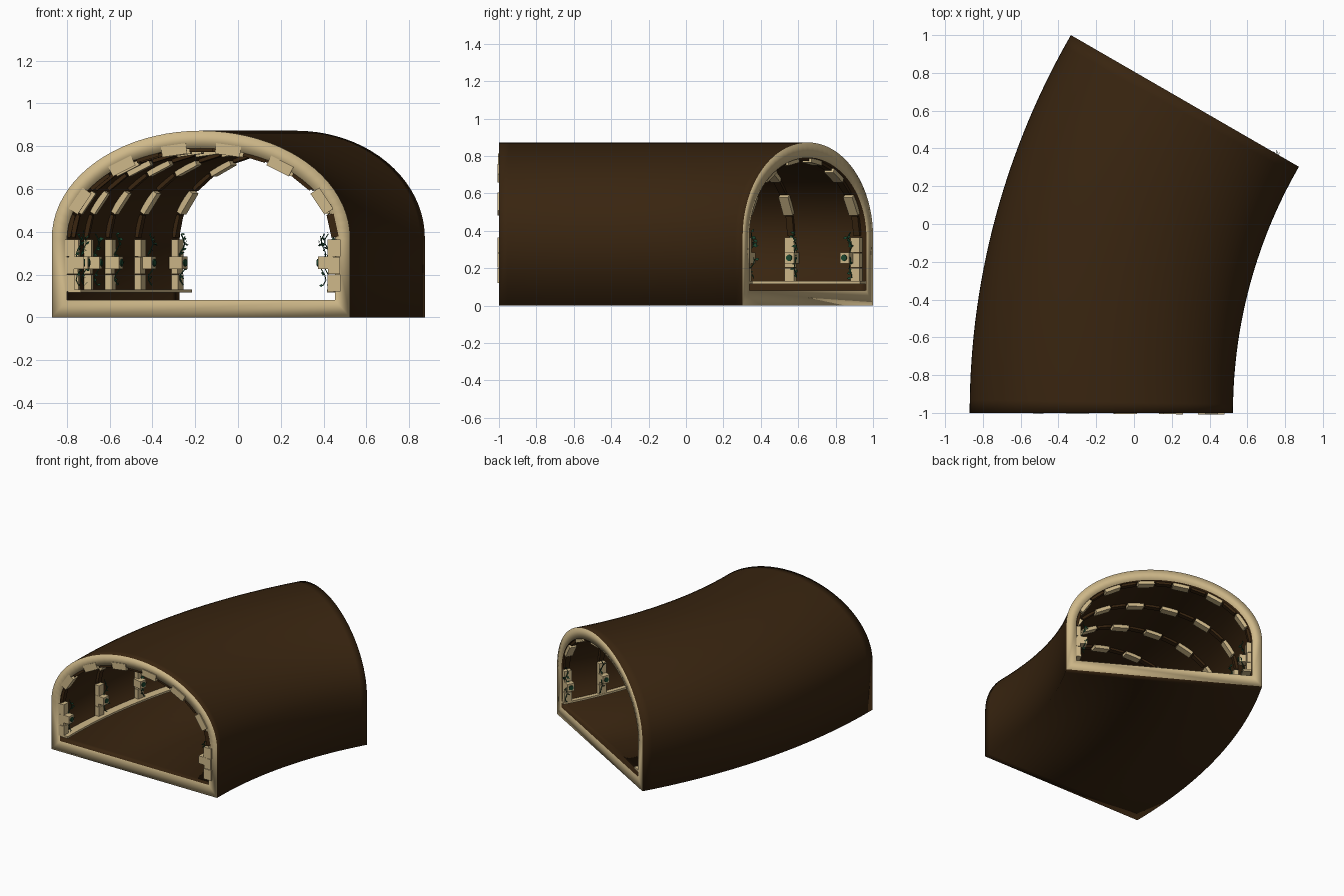
import bpy, bmesh, math, random
from mathutils import Matrix, Vector

if "Cube" in bpy.data.objects:
    bpy.data.objects.remove(bpy.data.objects["Cube"])
random.seed(4)

CENTRE_X, RADIUS, BEND = 3.13, 3.303, 30
HALF, SPRING, RISE = 0.622, 0.365, 0.425   # inner arch


def material(name, rgb):
    m = bpy.data.materials.new(name)
    m.use_nodes = True
    m.diffuse_color = (*rgb, 1)
    bsdf = m.node_tree.nodes["Principled BSDF"]
    bsdf.inputs["Base Color"].default_value = (*rgb, 1)
    bsdf.inputs["Roughness"].default_value = 0.8
    return m


BROWN = material("dark brown", (0.04, 0.018, 0.005))
CREAM = material("cream plaster", (0.62, 0.48, 0.25))
GREEN = material("leaf green", (0.012, 0.065, 0.03))


def frame(deg):
    """Local axes at a station of the bend: x across, y along, z up."""
    a = math.radians(deg)
    m = Matrix.Rotation(-a, 4, 'Z')
    m.translation = (CENTRE_X - RADIUS * math.cos(a), -1 + RADIUS * math.sin(a), 0)
    return m


def finish(name, bm, mats):
    bmesh.ops.recalc_face_normals(bm, faces=bm.faces)
    me = bpy.data.meshes.new(name)
    bm.to_mesh(me)
    bm.free()
    for m in mats:
        me.materials.append(m)
    ob = bpy.data.objects.new(name, me)
    bpy.context.collection.objects.link(ob)
    return ob


def box(bm, matrix, loc, size, tilt=0, mat=0):
    m = matrix @ Matrix.Translation(loc) @ Matrix.Rotation(tilt, 4, 'Y') @ Matrix.Diagonal((*size, 1))
    made = bmesh.ops.create_cube(bm, size=1, matrix=m)
    for f in {f for v in made["verts"] for f in v.link_faces}:
        f.material_index = mat


def arch(half, floor, spring, rise, n=40):
    pts = [(half, floor)]
    for i in range(n + 1):
        t = math.pi * i / n
        pts.append((half * math.cos(t), spring + rise * math.sin(t)))
    return pts + [(-half, floor)]


def sweep(bm, profile, steps=30):
    """Carry a closed profile round the bend and return its rings."""
    rings = [[bm.verts.new(frame(BEND * s / steps) @ Vector((u, 0, z))) for u, z in profile]
             for s in range(steps + 1)]
    n = len(profile)
    for a, b in zip(rings, rings[1:]):
        for i in range(n):
            bm.faces.new((a[i], a[(i + 1) % n], b[(i + 1) % n], b[i]))
    return rings


# Tunnel shell with cream end rims
bm = bmesh.new()
outer = sweep(bm, arch(0.697, 0, 0.37, 0.502))
inner = sweep(bm, arch(HALF + 0.004, 0.08, SPRING, RISE))
for e in (0, -1):
    o, i = outer[e], inner[e]
    for k in range(len(o)):
        j = (k + 1) % len(o)
        bm.faces.new((o[k], o[j], i[j], i[k])).material_index = 1
for f in bm.faces:
    f.smooth = True
finish("tunnel_shell", bm, [BROWN, CREAM])

# Low rails along both walls
for side, reach, name in ((-1, 0.56, "outer_rail"), (1, 0.59, "inner_rail")):
    bm = bmesh.new()
    rings = sweep(bm, [(side * u, z) for u, z in
                       ((reach, 0.115), (HALF, 0.115), (HALF, 0.13), (reach, 0.13))])
    for r in (rings[0], rings[-1]):
        bm.faces.new(r)
    finish(name, bm, [CREAM])

# Evenly spaced points along the inner arch
fine = arch(HALF, 0, SPRING, RISE, 400)[1:-1]
lengths = [0]
for p, q in zip(fine, fine[1:]):
    lengths.append(lengths[-1] + math.dist(p, q))


def along(d):
    i = min(range(len(lengths)), key=lambda k: abs(lengths[k] - d))
    a, b = fine[max(i - 1, 0)], fine[min(i + 1, len(fine) - 1)]
    return fine[i], math.atan2(b[1] - a[1], b[0] - a[0])


def leaf(bm, base, direction, size):
    """Folded diamond leaf."""
    d = Vector(direction).normalized()
    s = d.cross(Vector((1, 0.2, 0.1))).normalized() * size * 0.3
    mid = base + d * size * 0.5
    v = [bm.verts.new(p) for p in (base, mid + s, base + d * size, mid - s)]
    bm.faces.new(v)


BLOCKS = 13
PITCH = lengths[-1] / BLOCKS
RIBS = 6
SHIFT = (0, 0, -0.02, -0.03, 0.02, -0.04)   # planter offsets along the wall
for r in range(RIBS):
    fr = frame(0.4 + r * 5.77)

    # Arch rib of alternating dark and cream blocks
    bm = bmesh.new()
    for b in range(BLOCKS):
        (u, z), ang = along((b + 0.5) * PITCH)
        cream = b % 2
        size = (PITCH * 0.92, 0.055, 0.05) if cream else (PITCH * 0.85, 0.038, 0.034)
        box(bm, fr, (u, 0, z), size, -ang, cream)
    finish(f"arch_rib_{r + 1}", bm, [BROWN, CREAM])

    for side, label in ((-1, "outer"), (1, "inner")):
        # Wall post of three stacked blocks
        bm = bmesh.new()
        for k, wide in enumerate((0.062, 0.056, 0.062)):
            box(bm, fr, (side * HALF, 0, 0.16 + k * 0.082), (wide, 0.055, 0.079))
        finish(f"{label}_post_{r + 1}", bm, [CREAM])

        # Planter box with a round opening
        bm = bmesh.new()
        v0 = SHIFT[r] if side < 0 else 0
        box(bm, fr, (side * 0.582, v0, 0.255), (0.07, 0.055, 0.058))
        spot = fr @ Matrix.Translation((side * 0.545, v0, 0.255)) @ Matrix.Rotation(math.pi / 2, 4, 'Y')
        made = bmesh.ops.create_cone(bm, cap_ends=True, segments=12, radius1=0.017,
                                     radius2=0.017, depth=0.008, matrix=spot)
        for f in {f for v in made["verts"] for f in v.link_faces}:
            f.material_index = 1
        finish(f"{label}_planter_{r + 1}", bm, [CREAM, GREEN])

        # Climbing vine: thin wavy stem with leaves
        cu = bpy.data.curves.new("vine", 'CURVE')
        cu.dimensions = '3D'
        cu.bevel_depth, cu.bevel_resolution = 0.003, 0
        sp = cu.splines.new('POLY')
        sp.points.add(10)
        bm = bmesh.new()
        for k, p in enumerate(sp.points):
            at = Vector((side * (0.572 + 0.012 * math.sin(k * 1.3)),
                         v0 + 0.022 + 0.01 * math.cos(k * 1.7), 0.15 + k * 0.024))
            p.co = (*at, 1)
            for _ in range(3 if 6 < k < 10 else 1):
                leaf(bm, at, (-side * random.uniform(0.1, 0.9), random.uniform(-1, 1),
                              random.uniform(-0.4, 0.8)), random.uniform(0.018, 0.03))
        cu.materials.append(GREEN)
        stem = bpy.data.objects.new(f"{label}_vine_{r + 1}", cu)
        stem.matrix_world = fr
        bpy.context.collection.objects.link(stem)
        finish(f"{label}_leaves_{r + 1}", bm, [GREEN]).matrix_world = fr
